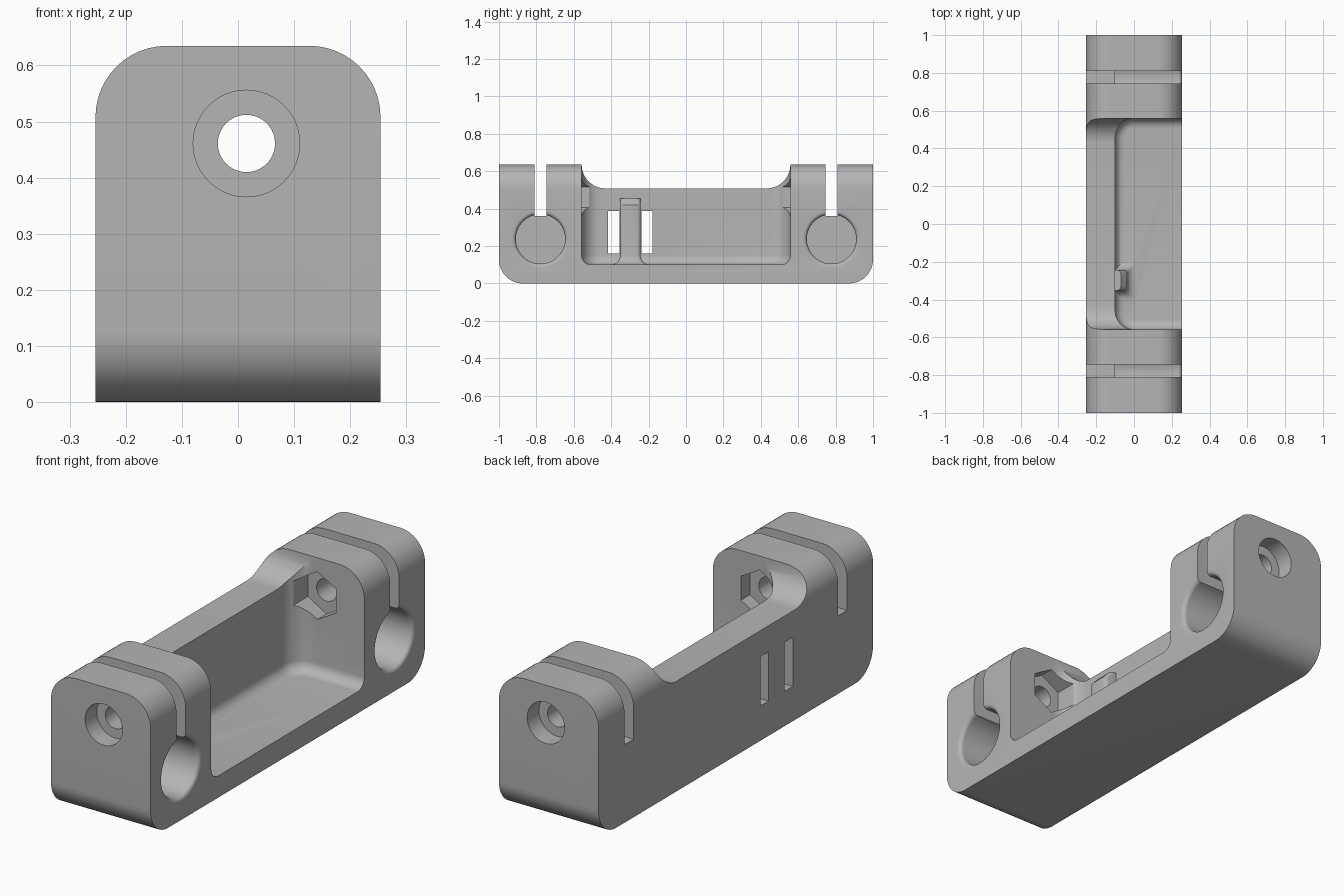
import bpy
import bmesh
from math import sin, cos, pi, radians
from mathutils import Vector

cube = bpy.data.objects.get("Cube")
if cube:
    bpy.data.objects.remove(cube, do_unlink=True)

W, H, R = 0.254, 0.635, 0.127      # half width, height, main rounding
WALL_X = -0.1                      # inner face of the rear wall
POCKET_Y = 0.558                   # half length of the pocket

grey = bpy.data.materials.new("light_grey")
grey.use_nodes = True
grey.diffuse_color = (0.46, 0.46, 0.46, 1)
grey.node_tree.nodes["Principled BSDF"].inputs["Base Color"].default_value = grey.diffuse_color


def loft(name, rings):
    """Closed solid through a list of equal-length rings."""
    bm = bmesh.new()
    rows = [[bm.verts.new(p) for p in ring] for ring in rings]
    n = len(rows[0])
    for a, b in zip(rows, rows[1:]):
        for i in range(n):
            j = (i + 1) % n
            bm.faces.new((a[i], a[j], b[j], b[i]))
    bm.faces.new(rows[0])
    bm.faces.new(rows[-1])
    bmesh.ops.recalc_face_normals(bm, faces=bm.faces)
    mesh = bpy.data.meshes.new(name)
    bm.to_mesh(mesh)
    bm.free()
    mesh.materials.append(grey)
    obj = bpy.data.objects.new(name, mesh)
    bpy.context.collection.objects.link(obj)
    return obj


def round_rect(u0, u1, v0, v1, radii, seg=12):
    """Outline with a radius per corner, from lower left counter-clockwise."""
    corners = [(u0, v0, 1, 1), (u1, v0, -1, 1), (u1, v1, -1, -1), (u0, v1, 1, -1)]
    pts = []
    for k, ((u, v, su, sv), r) in enumerate(zip(corners, radii)):
        if r == 0:
            pts.append((u, v))
            continue
        for i in range(seg + 1):
            a = pi + (k + i / seg) * pi / 2
            pts.append((u + su * r + r * cos(a), v + sv * r + r * sin(a)))
    return pts


def circle(r, n=64, turn=0):
    return [(r * cos(turn + 2 * pi * i / n), r * sin(turn + 2 * pi * i / n)) for i in range(n)]


def along_x(pts, x, y=0, z=0):
    return [Vector((x, y + u, z + v)) for u, v in pts]


def along_y(pts, y, x=0, z=0):
    return [Vector((x + u, y, z + v)) for u, v in pts]


def along_z(pts, z):
    return [Vector((u, v, z)) for u, v in pts]


def box(name, x, y, z):
    pts = round_rect(*x, *y, (0, 0, 0, 0))
    return loft(name, [along_z(pts, z[0]), along_z(pts, z[1])])


def combine(target, tool, operation):
    tool.hide_render = True
    mod = target.modifiers.new(tool.name, 'BOOLEAN')
    mod.operation, mod.solver, mod.object = operation, 'EXACT', tool
    bpy.context.view_layer.objects.active = target
    bpy.ops.object.modifier_apply(modifier=mod.name)
    bpy.data.objects.remove(tool, do_unlink=True)


# Main block: rounded lower ends, rounded upper long edges
side = round_rect(-1, 1, 0, H, (R, R, 0, 0))
body = loft("clamp_body", [along_x(side, -W), along_x(side, W)])
front = round_rect(-W, W, -0.1, H, (0, 0, R, R))
combine(body, loft("edge_rounding", [along_y(front, -1.2), along_y(front, 1.2)]), 'INTERSECT')

# Open pocket with filleted floor
rings = []
for i in range(9):
    a = i / 8 * pi / 2
    inset = 0.05 * (1 - sin(a))
    pts = round_rect(WALL_X + inset, 0.6, inset - POCKET_Y, POCKET_Y - inset, [0.1 - inset] * 4)
    rings.append(along_z(pts, 0.1 + 0.05 * (1 - cos(a))))
rings.append(along_z(pts, 0.8))
combine(body, loft("pocket", rings), 'DIFFERENCE')

# Lowered wall top, curving up to both clamps
saddle = round_rect(-POCKET_Y, POCKET_Y, H - R, 0.8, (R, R, 0, 0))
combine(body, loft("saddle", [along_x(saddle, -0.4), along_x(saddle, 0.4)]), 'DIFFERENCE')

# Cable tie rib, flared at the floor and sloped at the top
rings = [along_z(round_rect(-0.2, 0.01, -0.4, -0.2, [0.02] * 4, 4), 0.06)]
for i in range(7):
    a = i / 6 * pi / 2
    f = 0.05 * (1 - sin(a))
    pts = round_rect(-0.2, -0.037 + f, -0.352 - f, -0.243 + f, [0.02] * 4, 4)
    rings.append(along_z(pts, 0.1 + 0.05 * (1 - cos(a))))
rings.append(along_z(pts, 0.42))
rings.append(along_z(round_rect(-0.2, -0.07, -0.352, -0.243, [0.02] * 4, 4), 0.455))
combine(body, loft("tie_rib", rings), 'UNION')

# Tie slots through the wall beside the rib
for y in (-0.386, -0.209):
    combine(body, box("tie_slot", (-0.4, -0.03), (y - 0.03, y + 0.03), (0.16, 0.387)), 'DIFFERENCE')

# Rod bore, slit, bolt hole, bolt head recess and nut recess at each end
BOLT = {"x": 0.015, "z": 0.461}
for s in (-1, 1):
    bore, lip = 0.132, 0.02
    profile = [(WALL_X, bore)]
    for i in range(7):
        a = i / 6 * pi / 2
        profile.append((W - lip + lip * sin(a), bore + lip * (1 - cos(a))))
    profile.append((W + 0.1, bore + lip))
    combine(body, loft("rod_bore", [along_x(circle(r), x, s * 0.778, 0.237) for x, r in profile]), 'DIFFERENCE')
    combine(body, box("slit", (-0.4, 0.4), (s * 0.778 - 0.033, s * 0.778 + 0.033), (0.36, 0.8)), 'DIFFERENCE')
    for name, pts, y0, y1 in (
            ("bolt_hole", circle(0.051, 40), 0.45, 1.1),
            ("head_recess", circle(0.095, 48), 0.915, 1.1),
            ("nut_recess", circle(0.11, 6, pi / 6), 0.42, 0.624)):
        combine(body, loft(name, [along_y(pts, s * y, **BOLT) for y in (y0, y1)]), 'DIFFERENCE')

# Smooth curved faces, crisp edges
bpy.ops.object.select_all(action='DESELECT')
body.select_set(True)
bpy.context.view_layer.objects.active = body
bpy.ops.object.shade_smooth_by_angle(angle=radians(30))
